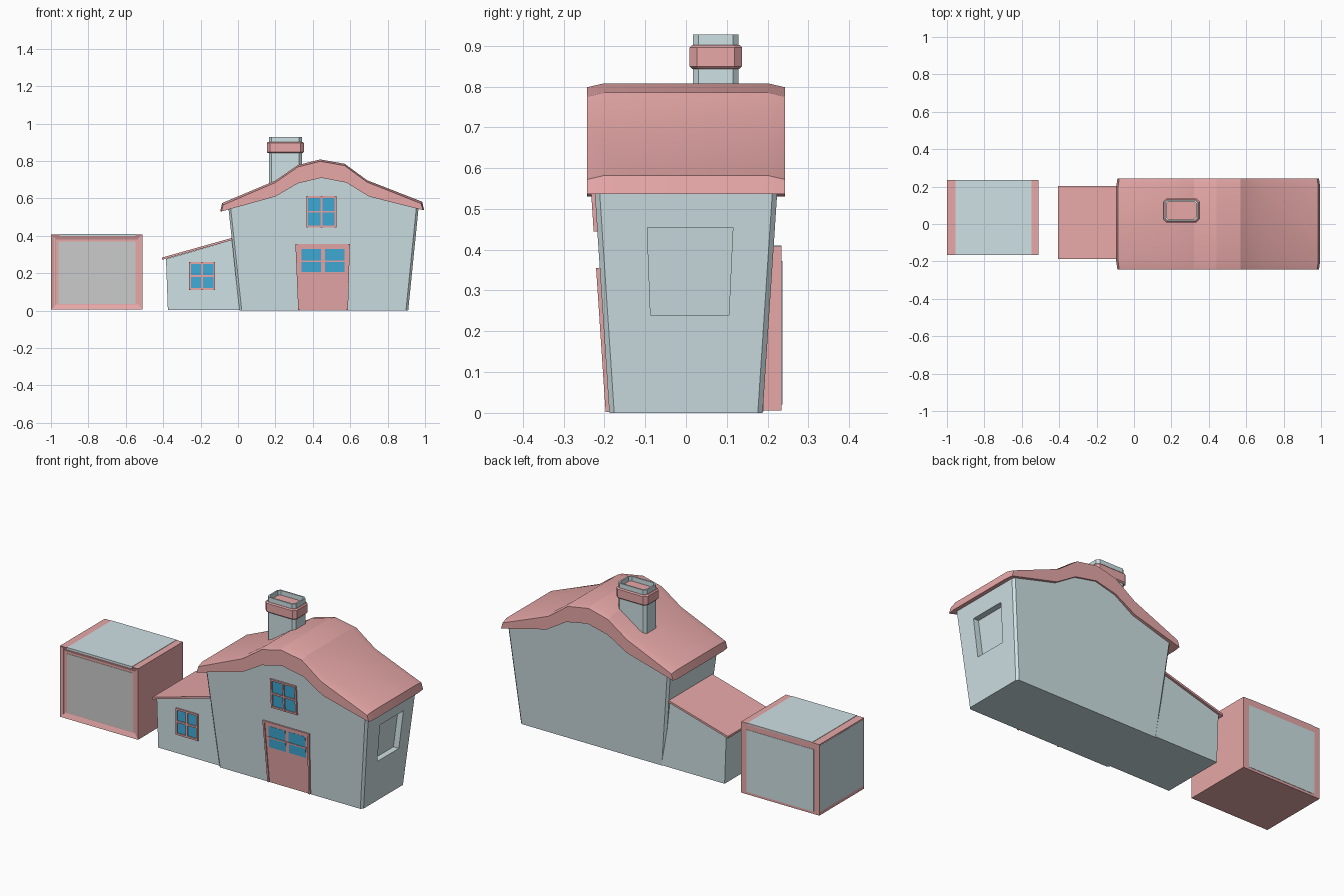
import bpy, bmesh

if "Cube" in bpy.data.objects:
    bpy.data.objects.remove(bpy.data.objects["Cube"])

def mat(name, r, g, b):
    m = bpy.data.materials.new(name)
    m.diffuse_color = (r, g, b, 1)
    m.use_nodes = True
    m.node_tree.nodes["Principled BSDF"].inputs["Base Color"].default_value = m.diffuse_color
    return m

RED = mat("red_paint", 0.8, 0.39, 0.39)
BLUE = mat("pale_blue_wall", 0.62, 0.75, 0.78)
GLASS = mat("blue_glass", 0.05, 0.42, 0.7)

def loft(name, loops, material, bevel=None):
    """Skin matching loops of points and cap both ends."""
    bm = bmesh.new()
    rings = [[bm.verts.new(p) for p in loop] for loop in loops]
    n = len(rings[0])
    for a, b in zip(rings, rings[1:]):
        for i in range(n):
            j = (i + 1) % n
            bm.faces.new((a[i], a[j], b[j], b[i]))
    bm.faces.new(rings[0])
    bm.faces.new(rings[-1])
    bmesh.ops.recalc_face_normals(bm, faces=bm.faces)
    if bevel:
        edges = [e for e in bm.edges if bevel(*[v.co for v in e.verts])]
        bmesh.ops.bevel(bm, geom=edges, offset=0.012, segments=1, affect='EDGES')
    me = bpy.data.meshes.new(name)
    bm.to_mesh(me)
    bm.free()
    ob = bpy.data.objects.new(name, me)
    bpy.context.collection.objects.link(ob)
    if material:
        me.materials.append(material)
    return ob

def box(name, x0, x1, y0, y1, z0, z1, material):
    return loft(name, [[(x0, y0, z), (x1, y0, z), (x1, y1, z), (x0, y1, z)]
                       for z in (z0, z1)], material)

def house_y(z):       # flaring half depth of the house
    return 0.188 + 0.066 * z

def annex_y(z):
    return 0.178

def panel(name, wall, low, high, z0, z1, proud, material):
    """Thin panel on a front wall; low and high are x ranges at z0 and z1."""
    pts = [(low[0], z0), (low[1], z0), (high[1], z1), (high[0], z1)]
    return loft(name, [[(x, -wall(z) - d, z) for x, z in pts] for d in (-0.01, proud)], material)

def bars(name, wall, xs, zs, w, proud):
    """Window grid: vertical bars at xs and horizontal bars at zs."""
    for i, x in enumerate(xs):
        panel(f"{name}_upright_{i}", wall, (x - w, x + w), (x - w, x + w),
              zs[0] - w, zs[-1] + w, proud, RED)
    for i, z in enumerate(zs):
        panel(f"{name}_rail_{i}", wall, (xs[0] - w, xs[-1] + w),
              (xs[0] - w, xs[-1] + w), z - w, z + w, proud - 0.001, RED)

# House body with flared walls and chamfered corners
body_top = [(0.967, 0.565), (0.7, 0.63), (0.58, 0.70), (0.446, 0.73),
            (0.32, 0.70), (0.2, 0.63), (-0.053, 0.565)]
outline = [(0.008, 0), (0.91, 0)] + body_top
body = loft("house_body", [[(x, s * house_y(z), z) for x, z in outline] for s in (-1, 1)], BLUE,
            lambda a, b: abs(a.z - b.z) > 0.4)

# Recessed niche in the right wall
cutter = loft("niche_cutter", [
    [(0.90, -0.087, 0.24), (1.1, -0.087, 0.24), (1.1, 0.105, 0.24), (0.90, 0.105, 0.24)],
    [(0.923, -0.095, 0.455), (1.1, -0.095, 0.455), (1.1, 0.115, 0.455), (0.923, 0.115, 0.455)]], BLUE)
cutter.hide_render = True
cutter.hide_set(True)
cut = body.modifiers.new("niche", 'BOOLEAN')
cut.object = cutter
cut.solver = 'EXACT'

# Curved roof with eased front and back rims
top = [(-0.085, 0.575), (0.2, 0.695), (0.32, 0.778), (0.44, 0.808),
       (0.57, 0.785), (0.69, 0.697), (0.985, 0.582)]
under = [(0.995, 0.537), (0.70, 0.61), (0.58, 0.684), (0.446, 0.71),
         (0.32, 0.68), (0.2, 0.61), (-0.095, 0.53)]
loops = []
for y, drop, pull in ((-0.243, 0.01, 0.006), (-0.2, 0, 0), (0.2, 0, 0), (0.243, 0.01, 0.006)):
    ends = lambda x: x + (pull if x < 0 else -pull if x > 0.9 else 0)
    loops.append([(ends(x), y, z - drop) for x, z in top] + [(ends(x), y, z) for x, z in under])
roof = loft("main_roof", loops, RED)
bpy.context.view_layer.objects.active = roof
roof.select_set(True)
bpy.ops.object.shade_smooth_by_angle(angle=0.35)
roof.select_set(False)

# Chimney: eight-sided hollow stack and collar
def octagon(hx, hy, c, z):
    q = [(hx, -hy + c), (hx, hy - c), (hx - c, hy), (-hx + c, hy),
         (-hx, hy - c), (-hx, -hy + c), (-hx + c, -hy), (hx - c, -hy)]
    return [(0.253 + x, 0.073 + y, z) for x, y in q]

loft("chimney_stack", [octagon(0.088, 0.056, 0.014, 0.64), octagon(0.088, 0.056, 0.014, 0.928),
                       octagon(0.08, 0.048, 0.012, 0.928), octagon(0.08, 0.048, 0.012, 0.80)], BLUE)
loft("chimney_collar", [octagon(0.093, 0.058, 0.016, 0.843), octagon(0.099, 0.064, 0.018, 0.849),
                        octagon(0.099, 0.064, 0.018, 0.896), octagon(0.093, 0.058, 0.016, 0.902)], RED)

# Side annex and its lean-to roof
annex = [(-0.375, 0.003), (0.02, 0.003), (-0.02, 0.38), (-0.385, 0.276)]
loft("annex_body", [[(x, y, z) for x, z in annex] for y in (-0.178, 0.19)], BLUE)
lean = [(-0.405, 0.272), (-0.02, 0.38), (-0.02, 0.392), (-0.405, 0.284)]
loft("annex_roof", [[(x, y, z) for x, z in lean] for y in (-0.188, 0.203)], RED)

# Four-pane windows
for name, wall, x0, x1, z0, z1 in (("upper_window", house_y, 0.37, 0.522, 0.45, 0.607),
                                   ("annex_window", annex_y, -0.257, -0.127, 0.115, 0.255)):
    panel(name + "_glass", wall, (x0, x1), (x0, x1), z0, z1, 0.002, GLASS)
    bars(name, wall, [x0, (x0 + x1) / 2, x1], [z0, (z0 + z1) / 2, z1], 0.005, 0.009)

# Double door with glazed upper half
panel("door", house_y, (0.325, 0.585), (0.315, 0.59), 0.002, 0.35, 0.003, RED)
for i, x in enumerate((0.34, 0.465)):
    panel(f"door_glass_{i}", house_y, (x, x + 0.105), (x, x + 0.105), 0.207, 0.33, 0.004, GLASS)
panel("door_glazing_bar", house_y, (0.335, 0.575), (0.335, 0.575), 0.261, 0.269, 0.007, RED)
panel("door_frame_left", house_y, (0.322, 0.332), (0.307, 0.317), 0.002, 0.355, 0.009, RED)
panel("door_frame_right", house_y, (0.578, 0.588), (0.588, 0.598), 0.002, 0.355, 0.009, RED)
panel("door_frame_top", house_y, (0.307, 0.598), (0.307, 0.598), 0.343, 0.355, 0.008, RED)

# Free-standing crate: red frame, recessed grey front, pale blue panels
crate = box("crate", -0.999, -0.51, -0.166, 0.234, 0.006, 0.408, RED)
bm = bmesh.new()
bm.from_mesh(crate.data)
bm.faces.ensure_lookup_table()
front = min(bm.faces, key=lambda f: f.calc_center_median().y)
bmesh.ops.inset_region(bm, faces=[front], thickness=0.038, depth=-0.01)
bm.to_mesh(crate.data)
bm.free()
box("crate_front_panel", -0.96, -0.548, -0.158, -0.15, 0.04, 0.374, None).location.z = -0.004
box("crate_top_panel", -0.955, -0.548, -0.166, 0.234, 0.40, 0.41, BLUE)
box("crate_back_panel", -0.965, -0.545, 0.22, 0.236, 0.02, 0.372, BLUE)
box("crate_left_panel", -1.0, -0.98, -0.16, 0.228, 0.025, 0.40, BLUE)
